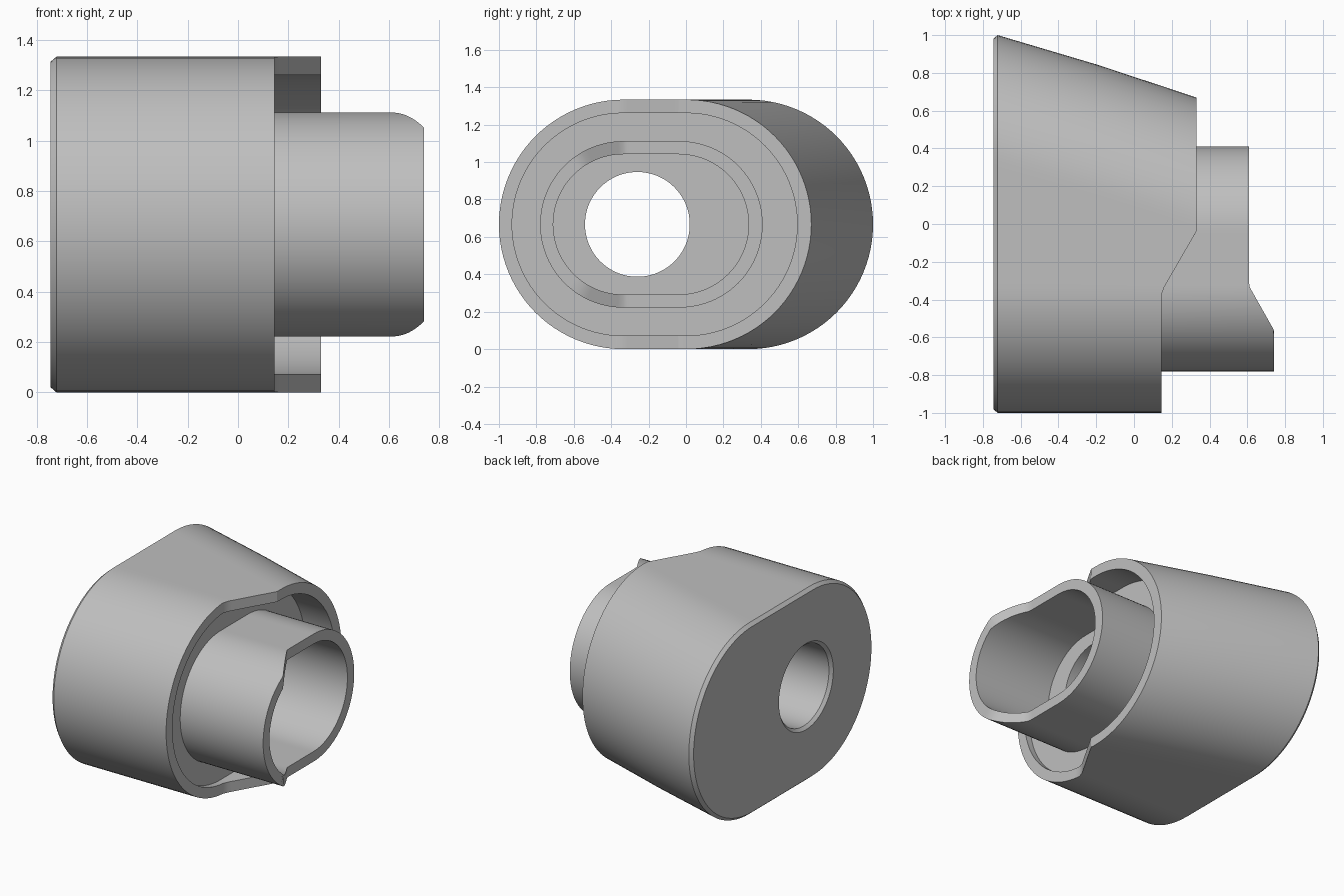
import bpy
import bmesh
from math import sin, cos, pi, radians

cube = bpy.data.objects.get("Cube")
if cube:
    bpy.data.objects.remove(cube)

ARC, FLAT = 48, 16            # segments per round end and per straight side
MID_Z = 0.667


def clamp_ramp(y, y0, x0, y1, x1):
    """Stepped end profile: flat, sloped between y0 and y1, flat."""
    t = min(1, max(0, (y - y0) / (y1 - y0)))
    return x0 + t * (x1 - x0)


def shroud_end(y):
    return clamp_ramp(y, -0.36, 0.145, -0.04, 0.33)


def tube_end(y):
    return clamp_ramp(y, -0.56, 0.74, -0.33, 0.61)


def slot(x, y_front, y_back, r):
    """Ring with two round ends; x is a number or a function of y."""
    a, b = y_front + r, y_back - r
    pts = [(b + r * sin(pi * i / ARC), -r * cos(pi * i / ARC)) for i in range(ARC)]
    pts += [(b + (a - b) * i / FLAT, r) for i in range(FLAT)]
    pts += [(a - r * sin(pi * i / ARC), r * cos(pi * i / ARC)) for i in range(ARC)]
    pts += [(a + (b - a) * i / FLAT, -r) for i in range(FLAT)]
    return [(x(y) if callable(x) else x, y, MID_Z + z) for y, z in pts]


def bore(x, r):
    """Round ring with the same point count as a slot ring."""
    n = 2 * (ARC + FLAT)
    shift = pi * FLAT / n
    return [(x, -0.26 + r * sin(2 * pi * i / n + shift),
             MID_Z - r * cos(2 * pi * i / n + shift)) for i in range(n)]


# Rings in order: base, tapered outside, pocket, tube, bore
rings = [
    bore(-0.745, 0.30),
    slot(-0.745, -0.98, 0.98, 0.647),
    slot(-0.722, -1.0, 1.0, 0.667),
    slot(-0.2, -1.0, 0.845, 0.667),
    slot(shroud_end, -1.0, 0.67, 0.667),
    slot(shroud_end, -0.93, 0.595, 0.595),
    slot(0.1, -0.93, 0.595, 0.595),
    slot(0.1, -0.78, 0.41, 0.445),
    slot(tube_end, -0.78, 0.41, 0.445),
    slot(tube_end, -0.71, 0.335, 0.375),
    slot(0.13, -0.71, 0.335, 0.375),
    bore(0.13, 0.28),
    bore(-0.725, 0.28),
]

bm = bmesh.new()
loops = [[bm.verts.new(p) for p in ring] for ring in rings]
for k, lower in enumerate(loops):
    upper = loops[(k + 1) % len(loops)]
    for i in range(len(lower)):
        j = (i + 1) % len(lower)
        bm.faces.new((lower[i], lower[j], upper[j], upper[i]))
bmesh.ops.recalc_face_normals(bm, faces=bm.faces)
mesh = bpy.data.meshes.new("slotted_sleeve_housing")
bm.to_mesh(mesh)
bm.free()

# Plain grey finish
grey = bpy.data.materials.new("grey")
grey.use_nodes = True
color = (0.52, 0.52, 0.52, 1)
grey.diffuse_color = color
grey.node_tree.nodes["Principled BSDF"].inputs["Base Color"].default_value = color
mesh.materials.append(grey)

housing = bpy.data.objects.new("slotted_sleeve_housing", mesh)
bpy.context.collection.objects.link(housing)
bpy.ops.object.select_all(action='DESELECT')
housing.select_set(True)
bpy.context.view_layer.objects.active = housing
bpy.ops.object.shade_smooth_by_angle(angle=radians(25))
